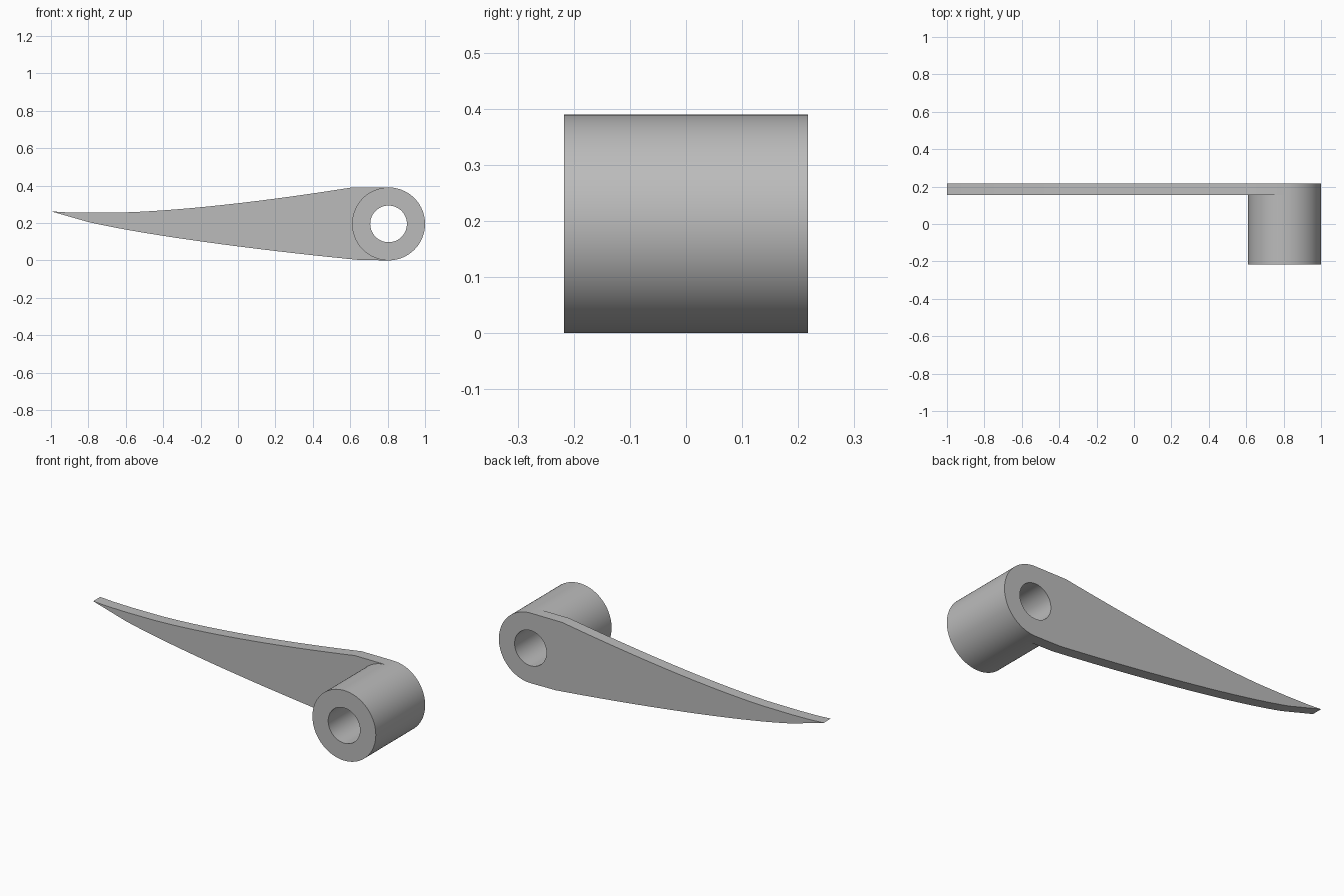
import bpy
import bmesh
import math
from mathutils import Vector
from mathutils.geometry import interpolate_bezier

if "Cube" in bpy.data.objects:
    bpy.data.objects.remove(bpy.data.objects["Cube"], do_unlink=True)

# One plain grey for the whole lever
grey = bpy.data.materials.new("plain_grey")
grey.use_nodes = True
color = (0.5, 0.5, 0.5, 1)
grey.diffuse_color = color
grey.node_tree.nodes["Principled BSDF"].inputs["Base Color"].default_value = color

CENTRE_X, RADIUS, BORE = 0.805, 0.195, 0.098
FRONT, PLATE_FRONT, BACK = -0.217, 0.155, 0.217
SEGMENTS = 96


def arc(radius, start, end, steps):
    """Points (x, z) on a circle around the hub axis."""
    angles = [start + (end - start) * i / steps for i in range(steps + 1)]
    return [(CENTRE_X + radius * math.cos(a), RADIUS + radius * math.sin(a)) for a in angles]


def circle(radius):
    return arc(radius, 0, math.tau, SEGMENTS)[:-1]


def bezier(*points):
    a, b, c, d = [Vector((x, z, 0)) for x, z in points]
    return [(p.x, p.y) for p in interpolate_bezier(a, b, c, d, 24)]


def extruded(name, loops, y_front, y_back):
    """Fill an outline with its hole and extrude it along y."""
    bm = bmesh.new()
    edges = []
    for loop in loops:
        verts = [bm.verts.new((x, y_front, z)) for x, z in loop]
        edges += [bm.edges.new((v, verts[i - 1])) for i, v in enumerate(verts)]
    bmesh.ops.triangle_fill(bm, edges=edges, use_beauty=True)
    result = bmesh.ops.extrude_face_region(bm, geom=bm.faces[:], use_keep_orig=True)
    moved = [v for v in result["geom"] if isinstance(v, bmesh.types.BMVert)]
    bmesh.ops.translate(bm, verts=moved, vec=(0, y_back - y_front, 0))
    bmesh.ops.recalc_face_normals(bm, faces=bm.faces[:])
    mesh = bpy.data.meshes.new(name)
    bm.to_mesh(mesh)
    bm.free()
    mesh.materials.append(grey)
    obj = bpy.data.objects.new(name, mesh)
    bpy.context.collection.objects.link(obj)
    bpy.ops.object.select_all(action="DESELECT")
    obj.select_set(True)
    bpy.context.view_layer.objects.active = obj
    bpy.ops.object.shade_smooth_by_angle(angle=math.radians(30))
    return obj


# Tapered arm: round end, upper edge, tip, lower edge
outline = arc(RADIUS, -math.pi / 2, math.pi / 2, SEGMENTS // 2)
outline += bezier((0.61, 0.39), (0.2, 0.325), (-0.25, 0.268), (-0.62, 0.256))
outline += [(-0.8, 0.255), (-0.92, 0.257), (-1, 0.262)]
outline += bezier((-0.8, 0.205), (-0.45, 0.125), (0.2, 0.045), (0.65, 0.002))
extruded("lever_arm", [outline, circle(BORE)], PLATE_FRONT, BACK)

# Hollow hub standing out in front of the arm
extruded("hub", [circle(RADIUS), circle(BORE)], FRONT, PLATE_FRONT)
